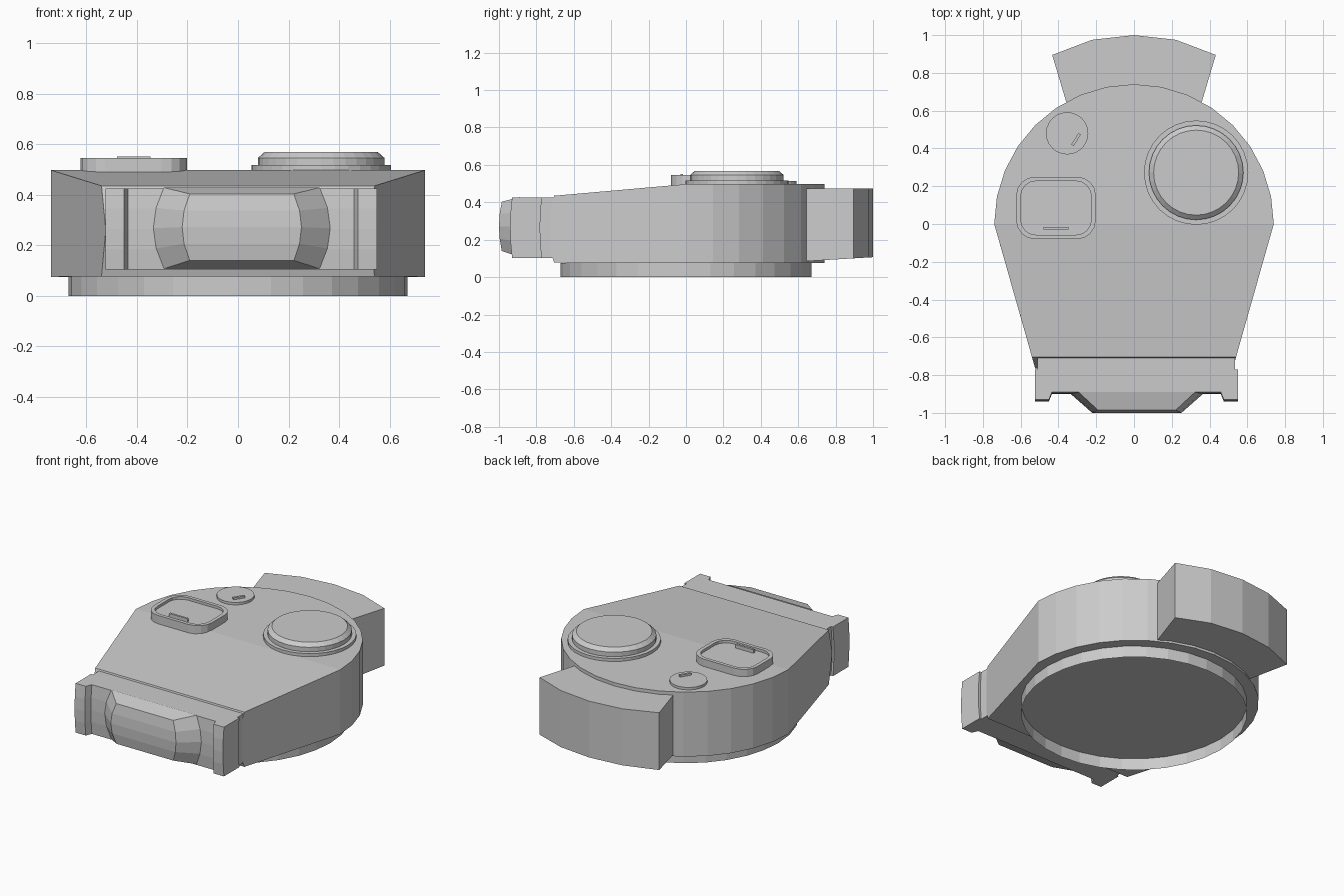
import bpy, bmesh, math

if "Cube" in bpy.data.objects:
    bpy.data.objects.remove(bpy.data.objects["Cube"])


def finish(name, bm):
    bmesh.ops.recalc_face_normals(bm, faces=bm.faces[:])
    me = bpy.data.meshes.new(name)
    bm.to_mesh(me)
    bm.free()
    ob = bpy.data.objects.new(name, me)
    bpy.context.collection.objects.link(ob)
    return ob


def loft(name, rings, caps=True):
    """Bridge closed rings of 3D points and optionally cap both ends."""
    bm = bmesh.new()
    rows = [[bm.verts.new(p) for p in r] for r in rings]
    n = len(rows[0])
    for a, b in zip(rows, rows[1:]):
        for i in range(n):
            j = (i + 1) % n
            bm.faces.new((a[i], a[j], b[j], b[i]))
    if caps:
        bm.faces.new(rows[0][::-1])
        bm.faces.new(rows[-1])
    return finish(name, bm)


def turned(name, cx, cy, profile, n=32, caps=True):
    """Stepped round part from (radius, z) pairs."""
    return loft(name, [[(cx + r * math.cos(2 * math.pi * i / n),
                         cy + r * math.sin(2 * math.pi * i / n), z)
                        for i in range(n)] for r, z in profile], caps)


def rounded_rect(cx, cy, hx, hy, r, z, steps=4):
    pts = []
    for q, (sx, sy) in enumerate([(1, 1), (-1, 1), (-1, -1), (1, -1)]):
        for i in range(steps + 1):
            a = math.pi / 2 * (q + i / steps)
            pts.append((cx + sx * (hx - r) + r * math.cos(a),
                        cy + sy * (hy - r) + r * math.sin(a), z))
    return pts


def box(name, center, size, turn=0):
    bpy.ops.mesh.primitive_cube_add(size=1, location=center, rotation=(0, 0, turn))
    ob = bpy.context.object
    ob.name = name
    ob.scale = size
    return ob


# turret body: half-round rear, tapering and sloping front with a bevelled nose
bm = bmesh.new()
arc = [(0.74 * math.cos(math.pi * i / 16), 0.74 * math.sin(math.pi * i / 16)) for i in range(17)]
top = [bm.verts.new((x, y, 0.497)) for x, y in arc]
low = [bm.verts.new((x, y, 0.075)) for x, y in arc]
nose = {s: [bm.verts.new((s * x, y, z)) for x, y, z in
            [(0.54, -0.705, 0.435), (0.523, -0.765, 0.26), (0.54, -0.705, 0.077)]]
        for s in (1, -1)}
for i in range(16):
    bm.faces.new((low[i], low[i + 1], top[i + 1], top[i]))
R, L = nose[1], nose[-1]
bm.faces.new(top)
bm.faces.new(low)
bm.faces.new((top[0], top[-1], L[0], R[0]))
bm.faces.new((low[0], low[-1], L[2], R[2]))
for c, k in ((R, 0), (L, -1)):
    bm.faces.new((top[k], c[0], c[1], c[2], low[k]))
for i in (0, 1):
    bm.faces.new((R[i], L[i], L[i + 1], R[i + 1]))
finish("turret_body", bm)

# turret ring: open skirt under the body
turned("turret_ring", 0, 0, [(0.671, 0), (0.671, 0.076)], caps=False)

# rear stowage bin following the curve of the turret
angles = [math.radians(25.7 * (1 - i / 2)) for i in range(5)]
slab = [(math.sin(a), math.cos(a)) for a in angles]
slab[0], slab[-1] = (0.433, 0.895), (-0.433, 0.895)
slab += [(-0.357, 0.64), (0.357, 0.64)]
loft("rear_bin", [[(x, y, 0.085 + 0.06 * (y - 0.64)) for x, y in slab],
                  [(x, y, 0.475) for x, y in slab]])

# gun mantlet plate with raised end cheeks, bowed slightly forward at mid height
half = [(0.523, -0.69), (0.523, -0.77), (0.537, -0.77), (0.537, -0.93), (0.463, -0.93), (0.447, -0.89)]
plan = half + [(-x, y) for x, y in reversed(half)]
loft("mantlet_plate", [[(x + 0.0125, y - bow, z) for x, y in plan]
                       for z, bow in ((0.103, 0), (0.185, 0.008), (0.265, 0.01), (0.345, 0.008), (0.425, 0))])


# bulging centre of the mantlet, rounded in section and at its ends
def bulge_ring(y, bow, x_end, x_mid, z_low, z_high, steps=4):
    right = []
    for i in range(steps + 1):
        t = -1 + 2 * i / steps
        right.append((x_mid - (x_mid - x_end) * t * t, y - bow * (1 - t * t),
                      (z_low + z_high) / 2 + t * (z_high - z_low) / 2))
    return [(x + 0.015, yy, z) for x, yy, z in
            right + [(-x, yy, z) for x, yy, z in reversed(right)]]


outer = bulge_ring(-0.89, 0.01, 0.308, 0.35, 0.107, 0.428)
inner = bulge_ring(-0.985, 0.015, 0.206, 0.236, 0.14, 0.403)
bm = bmesh.new()
a = [bm.verts.new(p) for p in outer]
b = [bm.verts.new(p) for p in inner]
n = len(a)
for i in range(n):
    bm.faces.new((a[i], a[(i + 1) % n], b[(i + 1) % n], b[i]))
for i in range(n // 2 - 1):  # curved front in horizontal strips
    bm.faces.new((b[i], b[i + 1], b[n - 2 - i], b[n - 1 - i]))
finish("mantlet_bulge", bm)

# commander hatch
turned("cupola", 0.329, 0.272, [(0.276, 0.49), (0.276, 0.517), (0.25, 0.517), (0.25, 0.546), (0.225, 0.568)])

# small round port with handle
turned("round_port", -0.354, 0.48, [(0.112, 0.49), (0.112, 0.513)], 24)
box("port_handle", (-0.307, 0.447, 0.516), (0.015, 0.072, 0.02), math.radians(-32))

# rounded rectangular hatch with recessed lid and handle
hc = (-0.413, 0.085)
loft("rectangular_hatch", [rounded_rect(*hc, 0.211, 0.165, 0.1, 0.49),
                           rounded_rect(*hc, 0.211, 0.165, 0.1, 0.545),
                           rounded_rect(*hc, 0.187, 0.142, 0.08, 0.545),
                           rounded_rect(*hc, 0.187, 0.142, 0.08, 0.528)])
box("hatch_handle", (-0.412, -0.023, 0.537), (0.132, 0.014, 0.028))
